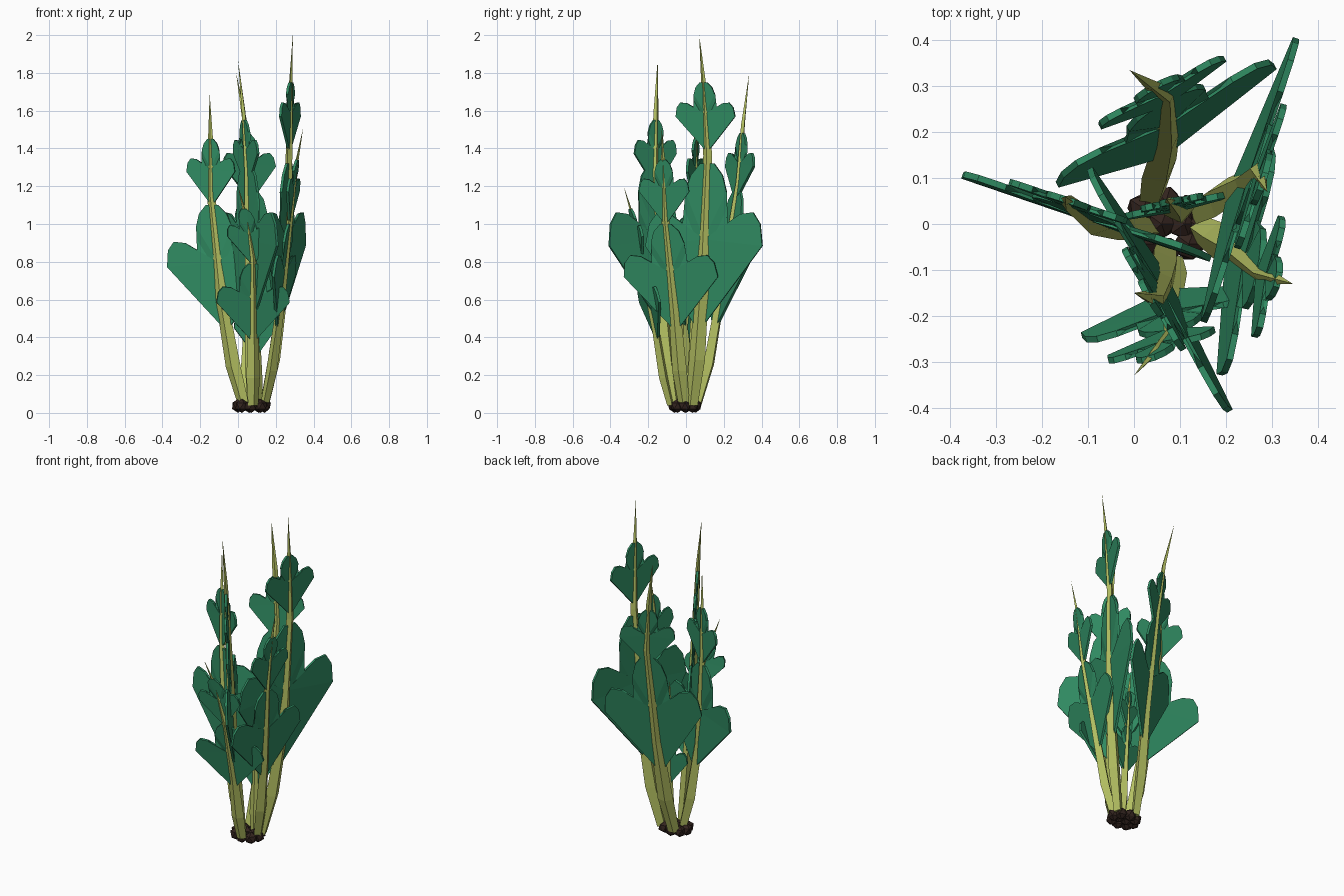
import bpy, bmesh, math, random
from mathutils import Vector

if "Cube" in bpy.data.objects:
    bpy.data.objects.remove(bpy.data.objects["Cube"])

random.seed(4)


def mat(name, col):
    m = bpy.data.materials.new(name)
    m.diffuse_color = (*col, 1)
    m.use_nodes = True
    m.node_tree.nodes["Principled BSDF"].inputs["Base Color"].default_value = m.diffuse_color
    return m


STALK = mat("yellow green stalk", (0.47, 0.54, 0.125))
LEAF = mat("deep green leaf", (0.029, 0.255, 0.12))
SOIL = mat("dark soil", (0.032, 0.017, 0.013))


def finish(bm, name, material):
    bmesh.ops.recalc_face_normals(bm, faces=bm.faces)
    me = bpy.data.meshes.new(name)
    bm.to_mesh(me)
    bm.free()
    ob = bpy.data.objects.new(name, me)
    bpy.context.collection.objects.link(ob)
    me.materials.append(material)
    return ob


def make_path(foot, mid, upper, tip, h):
    """Centre line with a bulging foot and a kinked top."""
    foot, mid, upper, tip = (Vector(p) for p in (foot, mid, upper, tip))
    stops = [(foot, .04), (foot.lerp(mid, .48), .04 + .12 * h), (mid, .35 * h),
             (upper, .68 * h), (upper.lerp(tip, .4), .85 * h), (tip, h)]
    return [Vector((p.x, p.y, z)) for p, z in stops]


def at(path, z):
    """Point on the centre line at height z."""
    for a, b in zip(path, path[1:]):
        if z <= b.z:
            break
    return a.lerp(b, (z - a.z) / (b.z - a.z))


# Tapered four-sided stalk, flat side along the leaf direction
def stalk(path, d, width):
    n = Vector((-d.y, d.x, 0))
    bm = bmesh.new()
    rings = []
    for p, k in zip(path, (0.75, 1.0, 0.8, 0.55, 0.35)):
        w = width * k
        rings.append([bm.verts.new(p + o) for o in
                      (d * w, n * w * 0.75, -d * w, -n * w * 0.75)])
    tip = bm.verts.new(path[-1])
    bm.faces.new(rings[0])
    for i in range(4):
        j = (i + 1) % 4
        for r, s in zip(rings, rings[1:]):
            bm.faces.new((r[i], r[j], s[j], s[i]))
        bm.faces.new((rings[-1][i], rings[-1][j], tip))
    finish(bm, "stalk", STALK)


# Three-lobed flat leaf that follows the lean of its stalk
HALF = [(1, 0.51), (0.95, 0.64), (0.82, 0.71), (0.6, 0.7), (0.38, 0.63),
        (0.35, 0.83), (0.27, 0.93), (0.12, 1)]
OUTLINE = [(0, 0)] + HALF + [(-u, v) for u, v in reversed(HALF)]


def leaf(path, d, half_w, z0, z1, name):
    bm = bmesh.new()

    def place(u, v):
        return bm.verts.new(at(path, z0 + v * (z1 - z0)) + d * u * half_w)

    ring = [place(u, v) for u, v in OUTLINE]
    mid = place(0, 0.55)
    for i in range(len(ring)):
        bm.faces.new((mid, ring[i], ring[(i + 1) % len(ring)]))
    sol = finish(bm, name, LEAF).modifiers.new("thickness", "SOLIDIFY")
    sol.thickness = 0.014
    sol.offset = 0


def grow(foot, mid, upper, tip, h, angle, big_w, big_top, small_w, small_top):
    path = make_path(foot, mid, upper, tip, h)
    a = math.radians(angle)
    d = Vector((math.cos(a), math.sin(a), 0))
    stalk(path, d, .024 + .0105 * h)
    leaf(path, d, big_w, min(.43, .31 * h), big_top, "large_leaf")
    leaf(path, d, small_w, small_top - min(.27 + .05 * h, .25 * h), small_top, "small_leaf")


# Six tall shoots and a short one in the middle
grow((.14, .03), (.245, .088), (.27, .115), (.29, .07), 2.0, 72, .325, 1.32, .165, 1.75)
grow((.07, -.06), (.06, -.13), (.05, -.165), (0, -.15), 1.87, 120, .305, 1.32, .128, 1.55)
grow((.04, .06), (.07, .185), (.07, .28), (-.01, .335), 1.8, 28.5, .27, 1.18, .155, 1.48)
grow((.03, -.01), (-.085, 0), (-.142, .046), (-.15, .06), 1.69, 161.5, .285, 1.1, .135, 1.45)
grow((.14, -.01), (.22, -.06), (.275, -.11), (.345, -.13), 1.51, 77.5, .255, 1.0, .135, 1.34)
grow((.08, -.08), (.08, -.155), (.078, -.24), (0, -.33), 1.2, 15, .2, .79, .12, 1.08)
grow((.1, .02), (.095, .035), (.085, .045), (.07, .055), .95, 12, .115, .6, .07, .82)

# Clumps of soil: an inner pair and a ring around the stalk bases
spots = [(.06, 0), (.11, 0)]
spots += [(.07 + .07 * math.cos(i * math.tau / 8), -.005 + .055 * math.sin(i * math.tau / 8))
          for i in range(8)]
bm = bmesh.new()
for x, y in spots:
    res = bmesh.ops.create_icosphere(bm, subdivisions=1, radius=0.037)
    for v in res["verts"]:
        v.co = Vector((v.co.x * random.uniform(.85, 1.1) + x,
                       v.co.y * random.uniform(.85, 1.1) + y,
                       max(0, v.co.z + .037)))
finish(bm, "soil_clumps", SOIL)
